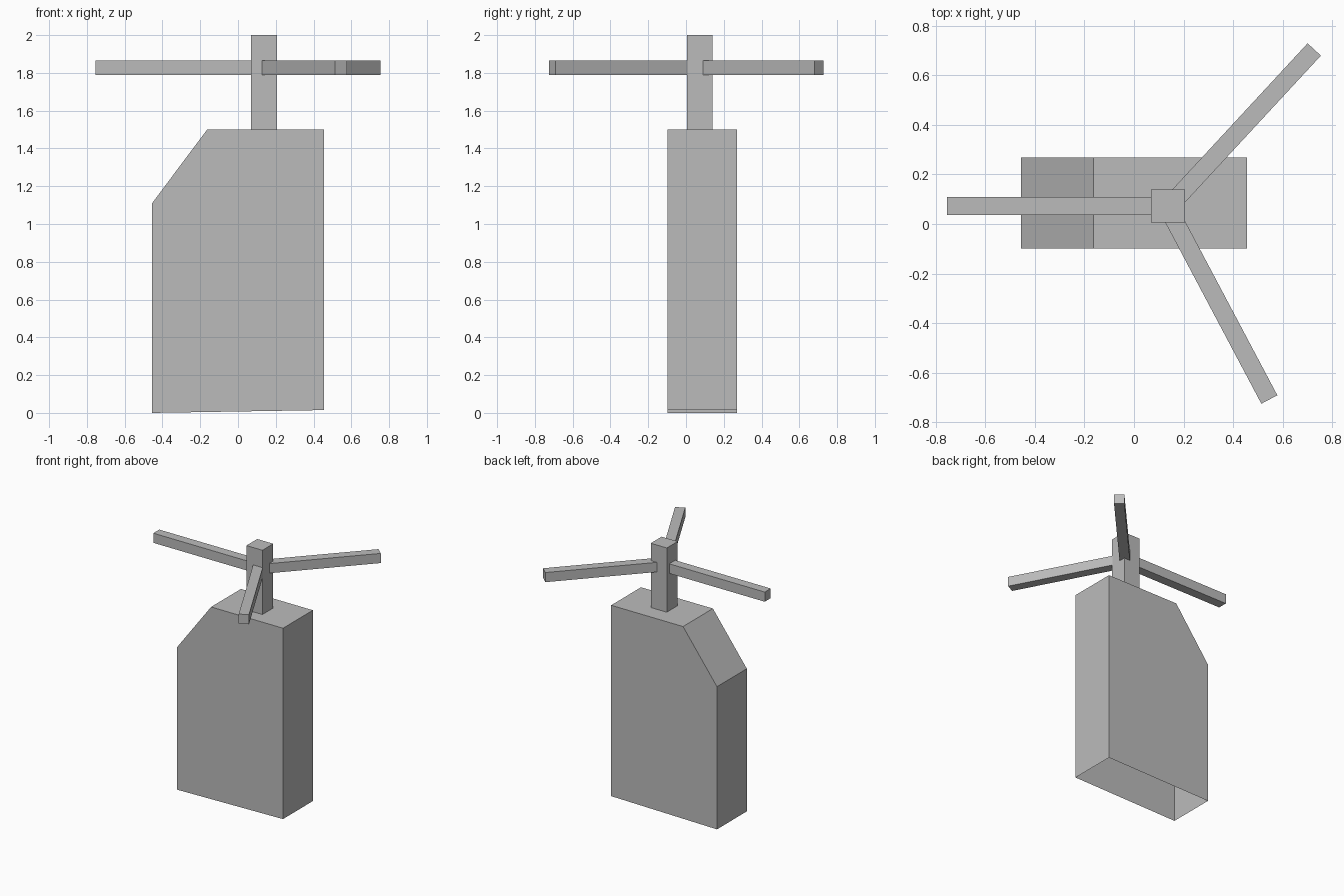
import bpy, bmesh
from mathutils import Vector

if "Cube" in bpy.data.objects:
    bpy.data.objects.remove(bpy.data.objects["Cube"])

grey = bpy.data.materials.new("plain_grey")
grey.diffuse_color = (0.5, 0.5, 0.5, 1)
grey.use_nodes = True
grey.node_tree.nodes["Principled BSDF"].inputs["Base Color"].default_value = grey.diffuse_color


def prism(name, outline, offset, open_side=None):
    """Extrude a flat outline by offset; drop the face most aligned with open_side."""
    bm = bmesh.new()
    base = bm.faces.new([bm.verts.new(p) for p in outline])
    ext = bmesh.ops.extrude_face_region(bm, geom=[base], use_keep_orig=True)
    moved = [v for v in ext["geom"] if isinstance(v, bmesh.types.BMVert)]
    bmesh.ops.translate(bm, verts=moved, vec=offset)
    bmesh.ops.recalc_face_normals(bm, faces=bm.faces)
    if open_side:
        face = max(bm.faces, key=lambda f: f.normal.dot(Vector(open_side)))
        bmesh.ops.delete(bm, geom=[face], context='FACES')
    mesh = bpy.data.meshes.new(name)
    bm.to_mesh(mesh)
    bm.free()
    mesh.materials.append(grey)
    obj = bpy.data.objects.new(name, mesh)
    bpy.context.collection.objects.link(obj)
    return obj


# Hollow tower with one sloped shoulder, open underneath
profile = [(-0.455, 0.0), (0.456, 0.015), (0.456, 1.5), (-0.163, 1.5), (-0.455, 1.11)]
prism("tower_body", [(x, -0.098, z) for x, z in profile], (0, 0.367, 0), (0, 0, -1))

# Square post standing on the roof
x0, x1, y0, y1 = 0.068, 0.206, 0.006, 0.139
prism("rotor_post", [(x0, y0, 1.5), (x1, y0, 1.5), (x1, y1, 1.5), (x0, y1, 1.5)],
      (0, 0, 0.5), (0, 0, -1))

# Three square bars reaching out from the post: (inner, outer) centre points
blades = {
    "blade_left": ((0.068, 0.072), (-0.754, 0.072)),
    "blade_back": ((0.181, 0.114), (0.727, 0.704)),
    "blade_front": ((0.158, 0.024), (0.546, -0.708)),
}
for name, (a, b) in blades.items():
    a, b = Vector((*a, 1.79)), Vector((*b, 1.79))
    along = (b - a).normalized()
    side = Vector((-along.y, along.x, 0)) * 0.0365
    prism(name, [a + side, a - side, b - side, b + side], (0, 0, 0.075), -along)
